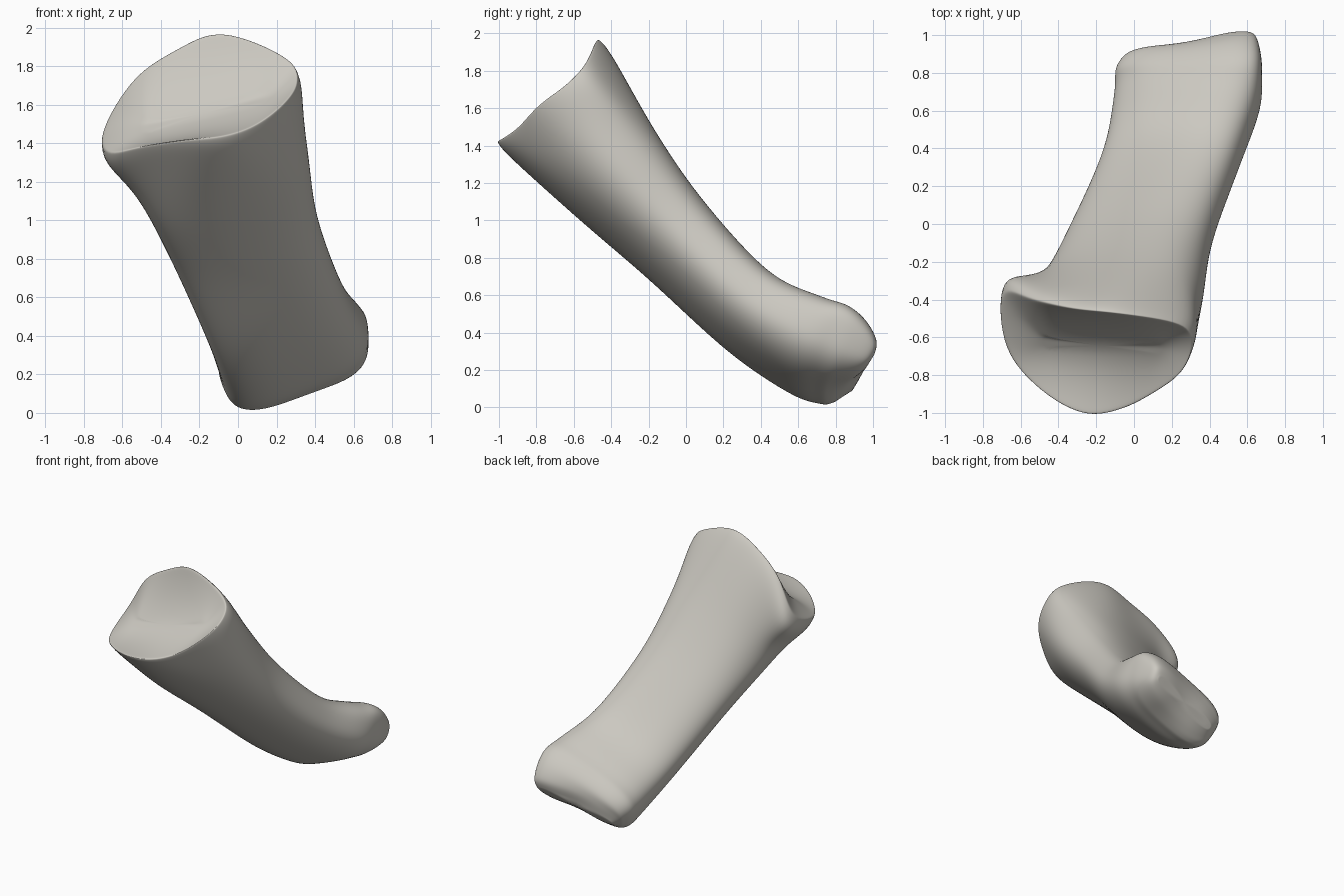
import bpy, bmesh, math
from mathutils import Vector

cube = bpy.data.objects.get("Cube")
if cube:
    bpy.data.objects.remove(cube, do_unlink=True)

SIDES = 48
STEPS = 6


def spline(p0, p1, p2, p3, t):
    """Smooth interpolation between p1 and p2."""
    return 0.5 * (2 * p1 + (p2 - p0) * t + (2 * p0 - 5 * p1 + 4 * p2 - p3) * t * t
                  + (3 * p1 - p0 - 3 * p2 + p3) * t ** 3)


# Rim of the hollow upper joint, counted from the right side over the ridge
rim_points = [Vector(p) for p in (
    (.31, -.64, 1.73), (.25, -.53, 1.85), (-.08, -.475, 1.98), (-.32, -.45, 1.89),
    (-.54, -.40, 1.74), (-.70, -.36, 1.48), (-.68, -.66, 1.35), (-.50, -.88, 1.385),
    (-.27, -1.01, 1.42), (-.07, -.985, 1.44), (.10, -.90, 1.50), (.25, -.79, 1.62))]
count = len(rim_points)
rim = []
for i in range(SIDES):
    k, t = divmod(i * count / SIDES, 1)
    rim.append(spline(*[rim_points[(int(k) + d) % count] for d in (-1, 0, 1, 2)], t))

# Shoulder just below the rim
shoulder = [p + Vector((.025, .075, -.09)) for p in rim]

# Shaft and lower joint: centre, half width, half thickness, squareness, groove, skew
sections = [
    ((-.07, -.36, 1.23), .455, .285, 2.3, 0, 0),
    ((.04, -.05, .89), .395, .225, 2.4, 0, 0),
    ((.195, .335, .51), .38, .198, 2.6, 0, .05),
    ((.285, .64, .33), .405, .218, 2.8, 0, .15),
    ((.30, .79, .275), .405, .205, 3.2, .01, .3),
    ((.315, .87, .235), .38, .175, 3.2, .02, .3),
    ((.315, .925, .20), .35, .115, 3.0, .025, .3),
    ((.315, .95, .185), .30, .04, 2.6, .02, 0),
]
centres = [Vector(s[0]) for s in sections]
across = Vector((.94, .04, .35))


def power(value, p):
    return math.copysign(abs(value) ** (2 / p), value)


def section_ring(i):
    centre, (_, width, thick, square, groove, skew) = centres[i], sections[i]
    along = (centres[min(i + 1, len(centres) - 1)] - centres[max(i - 1, 0)]).normalized()
    up = across.cross(along).normalized()
    side = along.cross(up)
    ring = []
    for k in range(SIDES):
        angle = math.tau * k / SIDES
        a, b = power(math.cos(angle), square), power(math.sin(angle), square)
        dip = groove * math.exp(-(a / .45) ** 2)
        lean = skew * thick * b * max(a, 0)
        ring.append(centre + side * (a * width + lean) + up * b * thick - along * dip)
    return ring


controls = [rim, shoulder] + [section_ring(i) for i in range(len(sections))]

# Joint face: a trough running side to side, rising to the rim
rings = []
trough_left, trough_right = Vector((-.45, -.63, 1.48)), Vector((.12, -.66, 1.63))
normal = Vector((0, -.72, .69)).normalized()
span = trough_right.x - trough_left.x
for r in (.04, .2, .35, .5, .65, .8, .9, .96):
    ring = []
    for p in rim:
        t = min(max((p.x - trough_left.x) / span, 0), 1)
        base = trough_left.lerp(trough_right, t)
        offset = p - base
        height = normal * offset.dot(normal)
        ring.append(base + (offset - height) * r + height * r ** 1.8)
    rings.append(ring)

# Smooth loft from the rim to the lower joint
last = len(controls) - 1
for i in range(last):
    quad = [controls[j] for j in (max(i - 1, 0), i, i + 1, min(i + 2, last))]
    for s in range(STEPS):
        rings.append([spline(*pts, s / STEPS) for pts in zip(*quad)])
rings.append(controls[-1])

bm = bmesh.new()
loops = [[bm.verts.new(p) for p in ring] for ring in rings]
for low, high in zip(loops, loops[1:]):
    for k in range(SIDES):
        n = (k + 1) % SIDES
        bm.faces.new((low[k], low[n], high[n], high[k]))
bm.faces.new(loops[0])
bm.faces.new(loops[-1])
bmesh.ops.recalc_face_normals(bm, faces=bm.faces)

# Soften the edges slightly
for _ in range(4):
    bmesh.ops.smooth_vert(bm, verts=bm.verts, factor=.3,
                          use_axis_x=True, use_axis_y=True, use_axis_z=True)

mesh = bpy.data.meshes.new("bone")
bm.to_mesh(mesh)
bm.free()
bone = bpy.data.objects.new("bone", mesh)
bpy.context.collection.objects.link(bone)
for face in mesh.polygons:
    face.use_smooth = True

# Pale bone colour
material = bpy.data.materials.new("pale bone")
material.use_nodes = True
colour = (.60, .58, .53, 1)
material.diffuse_color = colour
material.node_tree.nodes["Principled BSDF"].inputs["Base Color"].default_value = colour
mesh.materials.append(material)

subdivision = bone.modifiers.new("smooth surface", 'SUBSURF')
subdivision.levels = subdivision.render_levels = 1
